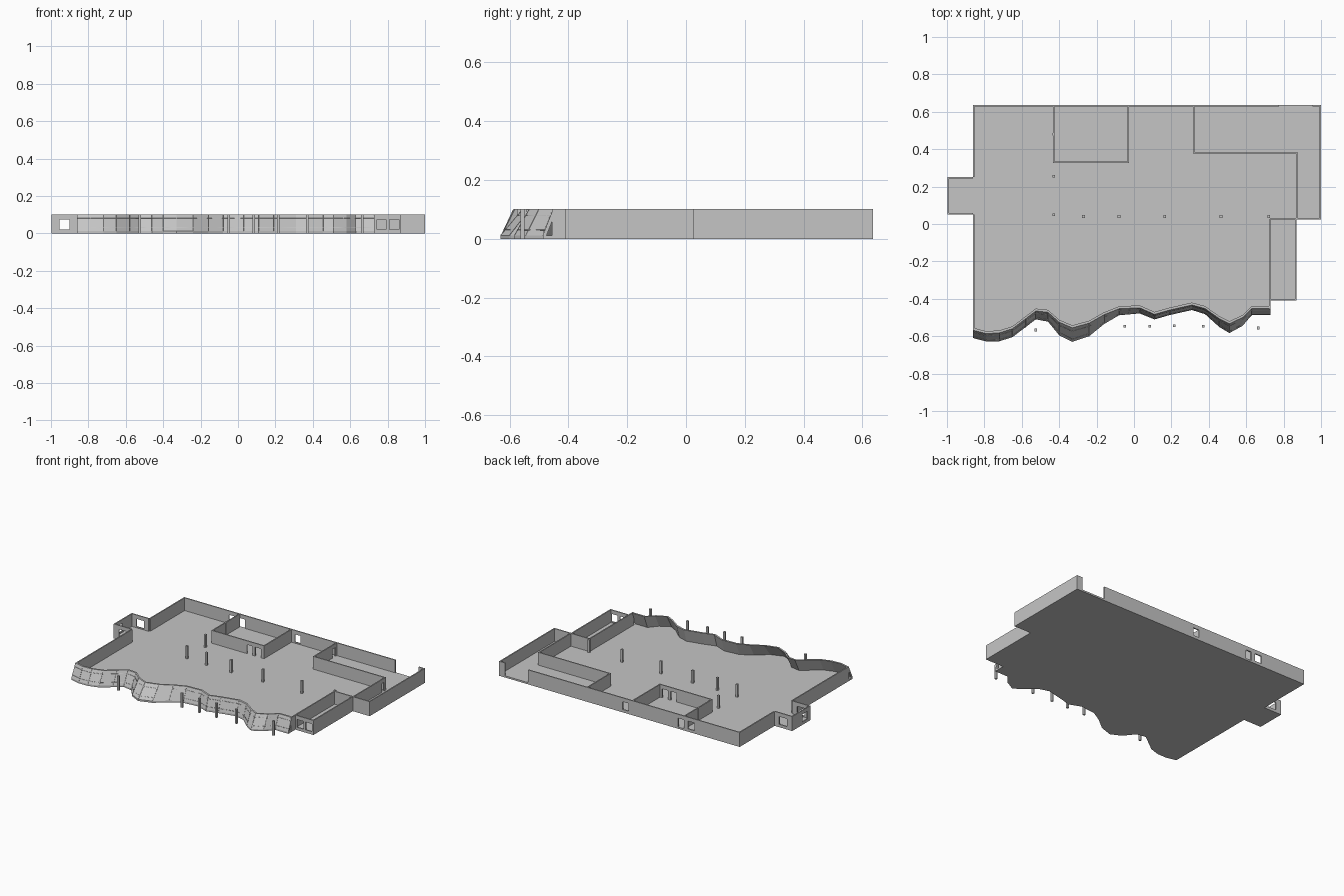
import bpy, bmesh
from mathutils import Vector

if bpy.data.objects.get("Cube"):
    bpy.data.objects.remove(bpy.data.objects["Cube"], do_unlink=True)

H = 0.101       # storey height
SLAB = 0.012    # floor thickness
T = 0.008       # wall thickness

grey = bpy.data.materials.new("concrete_grey")
grey.use_nodes = True
grey.diffuse_color = (0.56, 0.56, 0.56, 1)
grey.node_tree.nodes["Principled BSDF"].inputs["Base Color"].default_value = grey.diffuse_color


def finish(name, bm):
    bmesh.ops.recalc_face_normals(bm, faces=bm.faces)
    mesh = bpy.data.meshes.new(name)
    bm.to_mesh(mesh)
    bm.free()
    mesh.materials.append(grey)
    obj = bpy.data.objects.new(name, mesh)
    bpy.context.collection.objects.link(obj)
    return obj


def add_box(bm, lo, hi):
    lo, hi = Vector(lo), Vector(hi)
    verts = bmesh.ops.create_cube(bm, size=1)["verts"]
    bmesh.ops.scale(bm, vec=hi - lo, verts=verts)
    bmesh.ops.translate(bm, vec=(lo + hi) / 2, verts=verts)


def wall(name, axis, at, start, end, openings=()):
    """Straight wall along x or y; openings are (from, to, sill, head)."""
    bm = bmesh.new()

    def piece(a, b, z0, z1):
        if b - a < 0.0005 or z1 - z0 < 0.0005:
            return
        if axis == "x":
            add_box(bm, (a, at - T / 2, z0), (b, at + T / 2, z1))
        else:
            add_box(bm, (at - T / 2, a, z0), (at + T / 2, b, z1))

    pos = start
    for a, b, sill, head in openings:
        piece(pos, a, 0, H)
        piece(a, b, 0, sill)
        piece(a, b, head, H)
        pos = b
    piece(pos, end, 0, H)
    return finish(name, bm)


# Wavy front: x, y at the foot, and backward lean at the top
wave = [(-.86, -.61, .042), (-.79, -.628, .042), (-.72, -.627, .045), (-.65, -.605, .045),
        (-.58, -.552, .045), (-.525, -.51, .045), (-.46, -.522, .05), (-.4, -.595, .07),
        (-.33, -.63, .075), (-.24, -.6, .07), (-.16, -.535, .05), (-.08, -.488, .035),
        (.03, -.478, .03), (.11, -.51, .027), (.19, -.487, .027), (.31, -.46, .027),
        (.38, -.482, .03), (.455, -.55, .045), (.51, -.583, .05), (.58, -.545, .045),
        (.63, -.487, .035), (.73, -.487, .035)]

# Floor slab
bm = bmesh.new()
outline = [(x, y) for x, y, _ in wave]
outline += [(.73, -.41), (.87, -.41), (.87, .025), (1, .025), (1, .636), (-.86, .636),
            (-.86, .25), (-.996, .25), (-.996, .05), (-.86, .05)]
base = bm.faces.new([bm.verts.new((x, y, 0)) for x, y in outline])
top = bmesh.ops.extrude_face_region(bm, geom=[base])["geom"]
bmesh.ops.translate(bm, vec=(0, 0, SLAB),
                    verts=[v for v in top if isinstance(v, bmesh.types.BMVert)])
finish("floor_slab", bm)

# Leaning wavy facade lofted from one cross-section
bm = bmesh.new()
D = 0.013
rings = []
for x, y, lean in wave:
    section = [(y, 0), (y, SLAB), (y + lean, H), (y + lean + D, H), (y + D, SLAB), (y + D, 0)]
    rings.append([bm.verts.new((x, sy, sz)) for sy, sz in section])
for a, b in zip(rings, rings[1:]):
    for i in range(len(a)):
        j = (i + 1) % len(a)
        bm.faces.new((a[i], b[i], b[j], a[j]))
bm.faces.new(rings[0])
bm.faces.new(rings[-1])
finish("wavy_facade", bm)

# Thin glazing bars on the facade
bars = bpy.data.curves.new("facade_glazing_bars", "CURVE")
bars.dimensions = "3D"
bars.bevel_depth = 0.0014
bars.bevel_resolution = 0
bars.materials.append(grey)


def on_facade(p, z):
    x, y, lean = p
    return (x, y + lean * (z - SLAB) / (H - SLAB), z, 1)


def add_bar(points):
    spline = bars.splines.new("POLY")
    spline.points.add(len(points) - 1)
    for target, co in zip(spline.points, points):
        target.co = co


for z in (0.03, 0.08):
    add_bar([on_facade(p, z) for p in wave])
for p in wave[1:-1]:
    add_bar([on_facade(p, SLAB), on_facade(p, H - 0.002)])
bpy.context.collection.objects.link(bpy.data.objects.new("facade_glazing_bars", bars))

# Outer walls
h = T / 2
sill, head = 0.02, 0.074
wall("back_wall", "x", .636 - h, -.86, .775,
     [(-.51, -.46, sill, head), (-.43, -.385, SLAB, head), (0, .045, sill, head)])
wall("back_wall_stub", "x", .636 - h, .955, 1)
wall("east_wall", "y", 1 - h, .025, .636)
wall("east_return_wall", "x", .025 + h, .73, 1)
wall("west_wall_rear", "y", -.86 + h, .25, .636)
wall("west_wall_front", "y", -.86 + h, -.57, .05)

# West porch
wall("porch_rear_wall", "x", .25 - h, -.996, -.86, [(-.955, -.895, sill, head)])
wall("porch_front_wall", "x", .05 + h, -.996, -.86, [(-.955, -.9, sill, head)])
wall("porch_end_wall", "y", -.996 + h, .05, .25, [(.08, .135, sill, head)])

# Front side room
wall("side_room_outer_wall", "y", .87 - h, -.41, .025)
wall("side_room_inner_wall", "y", .73 - h, -.455, .025)
wall("side_room_front_wall", "x", -.41 + h, .73, .87,
     [(.742, .792, sill, head), (.81, .86, sill, head)])

# Rear rooms
wall("west_room_left_wall", "y", -.43, .33, .632)
wall("west_room_right_wall", "y", -.03, .33, .632)
wall("west_room_front_wall", "x", .33, -.434, -.026,
     [(-.16, -.115, SLAB, head), (-.095, -.05, SLAB, head)])
wall("east_room_left_wall", "y", .32, .38, .632, [(.58, .615, SLAB, head)])
wall("east_room_front_wall", "x", .38, .316, .874)
wall("east_room_right_wall", "y", .87, .025, .38, [(.34, .365, SLAB, head)])

# Square columns, indoors and along the facade
inside = [(-.43, .48), (-.43, .255), (-.43, .05), (-.27, .04), (-.08, .04),
          (.165, .04), (.465, .04), (.72, .04)]
outside = [(-.525, -.567), (-.05, -.547), (.085, -.547), (.215, -.545), (.37, -.547), (.665, -.556)]
for label, places in (("inner_column", inside), ("facade_column", outside)):
    for n, (x, y) in enumerate(places, 1):
        bm = bmesh.new()
        add_box(bm, (x - .007, y - .007, 0), (x + .007, y + .007, H))
        finish(f"{label}_{n}", bm)
